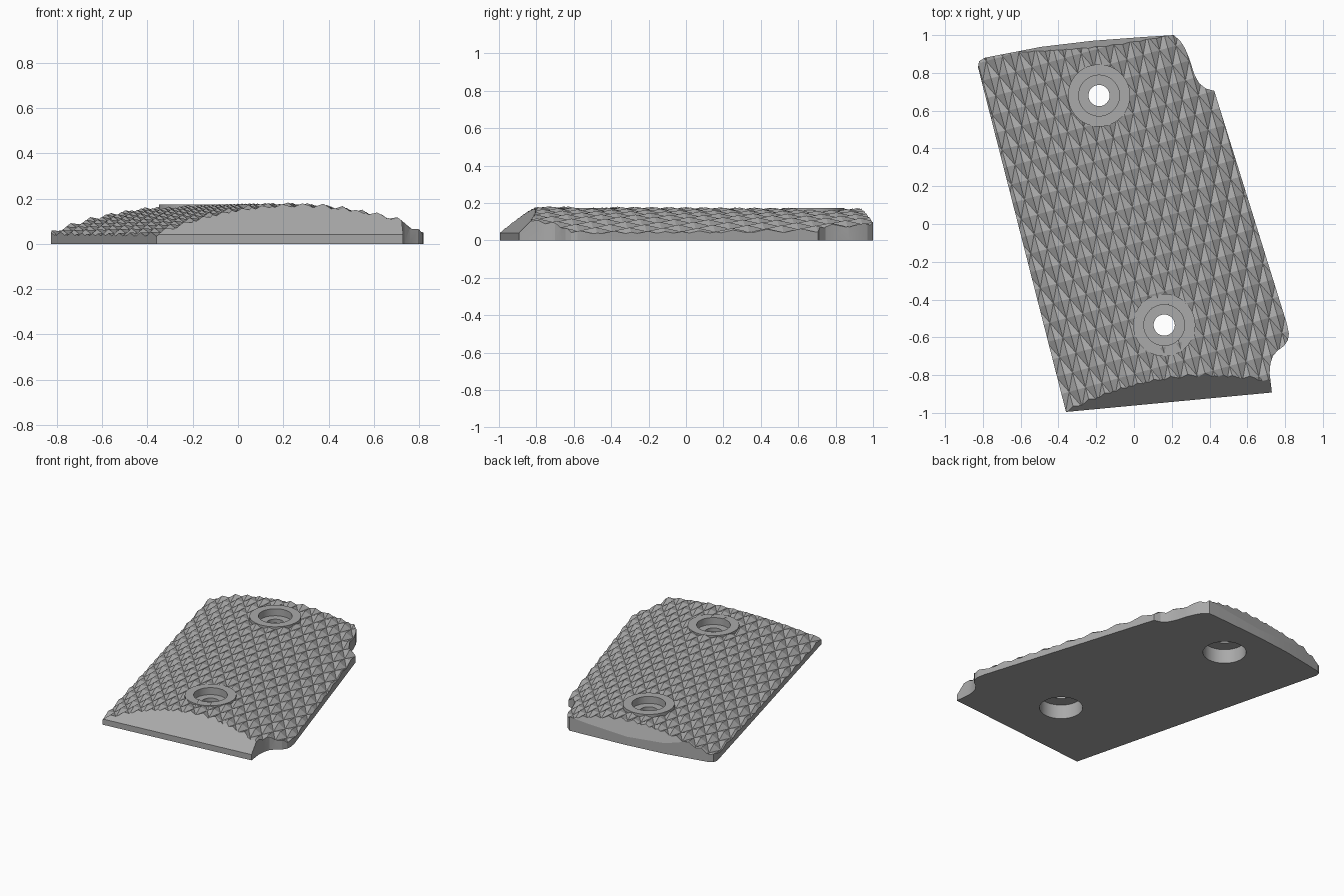
import bpy, bmesh
from math import sin, cos, radians
from mathutils import Vector

if "Cube" in bpy.data.objects:
    bpy.data.objects.remove(bpy.data.objects["Cube"])

TILT = radians(15.5)
AXIS_U = Vector((cos(TILT), sin(TILT), 0))
AXIS_V = Vector((-sin(TILT), cos(TILT), 0))
CENTRE = Vector((0.017, 0, 0))
SCREWS = [(-0.185, 0.68), (0.16, -0.535)]

grey = bpy.data.materials.new("plain grey")
grey.use_nodes = True
grey.diffuse_color = (0.4, 0.4, 0.4, 1)
grey.node_tree.nodes["Principled BSDF"].inputs["Base Color"].default_value = (0.4, 0.4, 0.4, 1)


def make_object(name, bm):
    bmesh.ops.recalc_face_normals(bm, faces=bm.faces[:])
    mesh = bpy.data.meshes.new(name)
    bm.to_mesh(mesh)
    bm.free()
    mesh.materials.append(grey)
    ob = bpy.data.objects.new(name, mesh)
    bpy.context.collection.objects.link(ob)
    return ob


def combine(target, tool, operation):
    mod = target.modifiers.new(operation, 'BOOLEAN')
    mod.operation, mod.solver, mod.object = operation, 'EXACT', tool
    bpy.context.view_layer.objects.active = target
    bpy.ops.object.modifier_apply(modifier=mod.name)
    bpy.data.objects.remove(tool)


def cylinder(name, x, y, radius, low, high):
    bm = bmesh.new()
    bmesh.ops.create_cone(bm, cap_ends=True, segments=48, radius1=radius, radius2=radius, depth=high - low)
    bmesh.ops.translate(bm, verts=bm.verts[:], vec=(x, y, (low + high) / 2))
    return make_object(name, bm)


def slice_off(bm, point, normal):
    geom = bm.verts[:] + bm.edges[:] + bm.faces[:]
    cut = bmesh.ops.bisect_plane(bm, geom=geom, plane_co=point, plane_no=normal, clear_outer=True)
    edges = [e for e in cut["geom_cut"] if isinstance(e, bmesh.types.BMEdge)]
    bmesh.ops.contextual_create(bm, geom=edges)


# Panel block: outline with two notches, a front ramp and a steep back bevel
outline = [(-0.36, -0.995), (0.73, -0.892), (0.718, -0.79), (0.722, -0.74), (0.735, -0.70),
           (0.76, -0.67), (0.795, -0.645), (0.815, -0.615), (0.82, -0.58), (0.81, -0.53),
           (0.425, 0.705), (0.38, 0.717), (0.345, 0.745), (0.32, 0.79), (0.295, 0.87),
           (0.27, 0.93), (0.245, 0.97), (0.21, 1.0), (0.05, 0.99), (-0.22, 0.97),
           (-0.49, 0.938), (-0.74, 0.89), (-0.79, 0.88), (-0.82, 0.862), (-0.826, 0.83)]
bm = bmesh.new()
base = bm.faces.new([bm.verts.new((x, y, 0)) for x, y in outline])
top = bmesh.ops.extrude_face_region(bm, geom=[base], use_keep_orig=True)["geom"]
bmesh.ops.translate(bm, verts=[v for v in top if isinstance(v, bmesh.types.BMVert)], vec=(0, 0, 0.3))
bmesh.ops.recalc_face_normals(bm, faces=bm.faces[:])
slice_off(bm, (-0.36, -0.995, 0.04), (0.094, -1, 1))
slice_off(bm, (-0.22, 0.97, 0.06), (-0.1, 1, 0.35))
panel = make_object("grip_panel", bm)

# Chequered dome: raised diamond points over an arched cross-section
HALF_W, HALF_L, M, N = 0.045, 0.095, 18, 14
bm = bmesh.new()
grid = {}
for i in range(-M, M + 1):
    for j in range(-N, N + 1):
        u, v = i * HALF_W, j * HALF_L
        p = CENTRE + AXIS_U * u + AXIS_V * v
        p.z = 0.04 + 0.118 * (1 - (u / 0.6) ** 2) - 0.006 * v
        if (i + j) % 2 == 0:
            p.z += 0.02
        grid[i, j] = bm.verts.new(p)
for i in range(-M, M):
    for j in range(-N, N):
        a, b, c, d = (grid[k] for k in ((i, j), (i + 1, j), (i + 1, j + 1), (i, j + 1)))
        if (i + j) % 2 == 0:
            a, b, c, d = b, c, d, a
        bm.faces.new((a, b, c))
        bm.faces.new((a, c, d))
skirt = bmesh.ops.extrude_face_region(bm, geom=bm.faces[:], use_keep_orig=True)["geom"]
for v in skirt:
    if isinstance(v, bmesh.types.BMVert):
        v.co.z = -0.1
combine(panel, make_object("dome", bm), 'INTERSECT')

# Screw bosses, counterbored from above and below
for x, y in SCREWS:
    combine(panel, cylinder("boss", x, y, 0.165, 0.06, 0.174), 'UNION')
    combine(panel, cylinder("upper_recess", x, y, 0.108, 0.125, 0.4), 'DIFFERENCE')
    combine(panel, cylinder("lower_recess", x, y, 0.138, -0.1, 0.1), 'DIFFERENCE')
    combine(panel, cylinder("screw_hole", x, y, 0.056, -0.2, 0.5), 'DIFFERENCE')

bpy.ops.object.select_all(action='DESELECT')
panel.select_set(True)
bpy.context.view_layer.objects.active = panel
bpy.ops.object.shade_smooth_by_angle(angle=radians(15))
